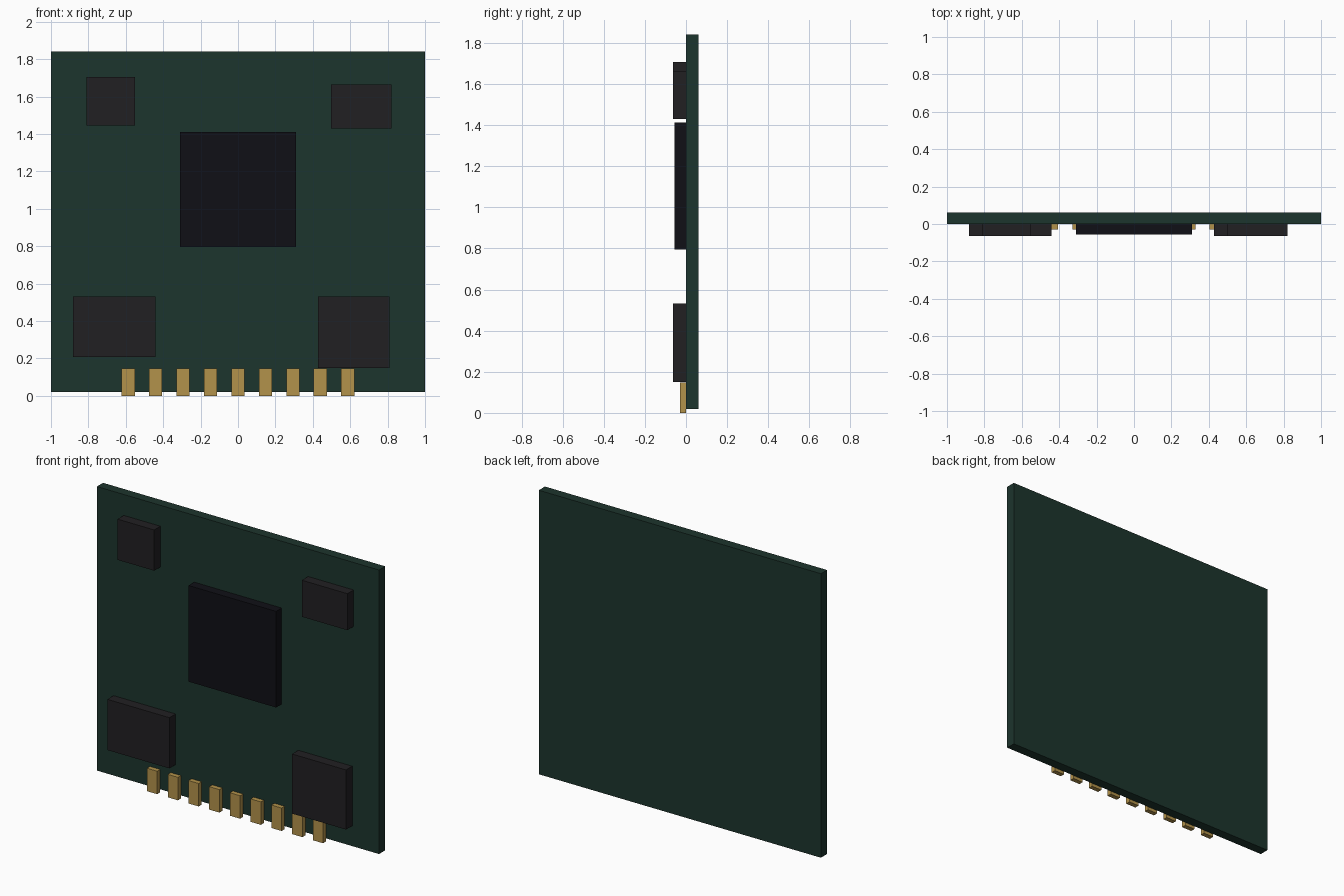
import bpy

if "Cube" in bpy.data.objects:
    bpy.data.objects.remove(bpy.data.objects["Cube"])


def material(name, color):
    mat = bpy.data.materials.new(name)
    mat.diffuse_color = (*color, 1)
    mat.use_nodes = True
    mat.node_tree.nodes["Principled BSDF"].inputs["Base Color"].default_value = mat.diffuse_color
    return mat


def box(name, x, y, z, mat):
    """Box from (min, max) ranges on each axis."""
    bpy.ops.mesh.primitive_cube_add(size=1)
    ob = bpy.context.object
    ob.name = name
    ob.location = [(r[0] + r[1]) / 2 for r in (x, y, z)]
    ob.scale = [r[1] - r[0] for r in (x, y, z)]
    bpy.ops.object.transform_apply(location=False, rotation=False, scale=True)
    ob.data.materials.append(mat)
    return ob


green = material("board_green", (0.012, 0.035, 0.026))
black = material("processor_black", (0.005, 0.005, 0.008))
grey = material("chip_grey", (0.015, 0.014, 0.016))
gold = material("contact_gold", (0.45, 0.29, 0.07))

# Circuit board
box("circuit_board", (-1, 1), (0, 0.062), (0.02, 1.84), green)

# Central processor
box("processor", (-0.31, 0.31), (-0.057, 0.002), (0.796, 1.412), black)

# Smaller chips near the corners
chips = {
    "chip_top_left": ((-0.81, -0.55), (1.445, 1.706)),
    "chip_top_right": ((0.497, 0.82), (1.43, 1.664)),
    "chip_bottom_left": ((-0.882, -0.442), (0.207, 0.532)),
    "chip_bottom_right": ((0.428, 0.81), (0.15, 0.532)),
}
for name, (x, z) in chips.items():
    box(name, x, (-0.063, 0.002), z, grey)

# Row of edge contacts along the bottom
for i in range(9):
    cx = (i - 4) * 0.147
    box(f"edge_contact_{i + 1}", (cx - 0.036, cx + 0.036), (-0.03, 0), (0, 0.147), gold)
